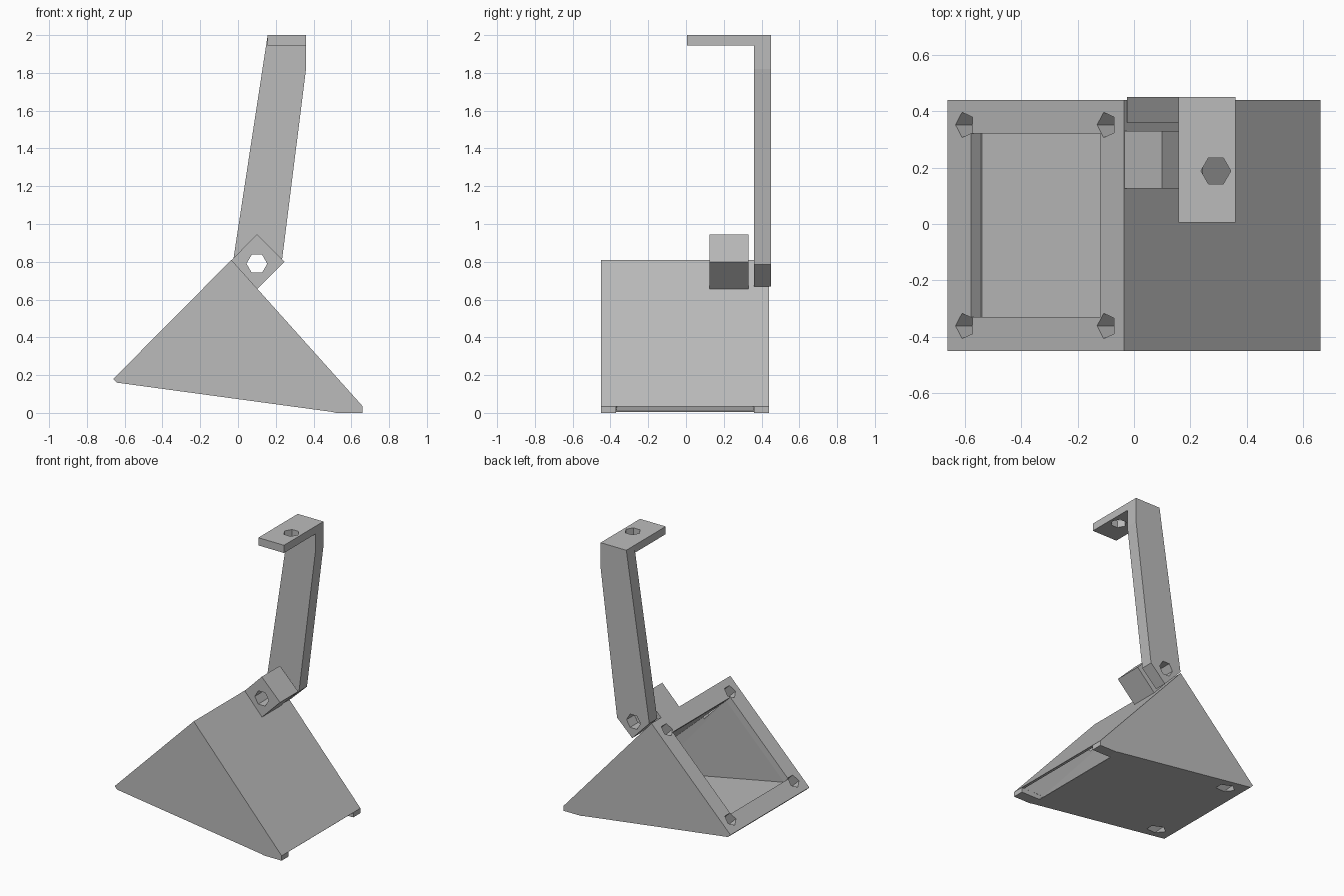
import bpy
import bmesh
from math import pi, cos, sin
from mathutils import Vector

old = bpy.data.objects.get("Cube")
if old:
    bpy.data.objects.remove(old, do_unlink=True)

grey = bpy.data.materials.new("plain grey")
grey.use_nodes = True
grey.diffuse_color = (0.5, 0.5, 0.5, 1)
grey.node_tree.nodes["Principled BSDF"].inputs["Base Color"].default_value = (0.5, 0.5, 0.5, 1)


def finish(name, bm):
    bmesh.ops.recalc_face_normals(bm, faces=bm.faces)
    mesh = bpy.data.meshes.new(name)
    bm.to_mesh(mesh)
    bm.free()
    mesh.materials.append(grey)
    ob = bpy.data.objects.new(name, mesh)
    bpy.context.collection.objects.link(ob)
    return ob


def prism(name, outline, offset):
    """Extrude a planar outline of 3D points along an offset."""
    bm = bmesh.new()
    face = bm.faces.new([bm.verts.new(p) for p in outline])
    ext = bmesh.ops.extrude_face_region(bm, geom=[face])
    moved = [v for v in ext["geom"] if isinstance(v, bmesh.types.BMVert)]
    bmesh.ops.translate(bm, verts=moved, vec=Vector(offset))
    return finish(name, bm)


def side_prism(name, profile, y0, y1):
    return prism(name, [(x, y0, z) for x, z in profile], (0, y1 - y0, 0))


def hull(name, points):
    bm = bmesh.new()
    for p in points:
        bm.verts.new(p)
    bmesh.ops.convex_hull(bm, input=bm.verts)
    return finish(name, bm)


def ngon(centre, a, b, radius, sides):
    """Regular polygon whose first corner points along a."""
    return [centre + radius * (a * cos(2 * pi * i / sides) + b * sin(2 * pi * i / sides))
            for i in range(sides)]


def cut(target, cutter):
    cutter.hide_render = True
    mod = target.modifiers.new("cut", "BOOLEAN")
    mod.operation = "DIFFERENCE"
    mod.solver = "EXACT"
    mod.object = cutter
    bpy.context.view_layer.objects.active = target
    bpy.ops.object.modifier_apply(modifier=mod.name)
    bpy.data.objects.remove(cutter, do_unlink=True)


X, Y, Z = Vector((1, 0, 0)), Vector((0, 1, 0)), Vector((0, 0, 1))
up_slope = (X + Z).normalized()
inward = (X - Z).normalized()
mid = Vector((-0.347, -0.005, 0.493))   # centre of the square mounting face


def on_slope(u, y, depth):
    return mid + up_slope * u + Y * y + inward * depth


# Wedge-shaped duct
duct = side_prism("duct_body", [(-0.66, 0.18), (-0.64, 0.16), (0.5, 0.005), (0.52, 0),
                                (0.66, 0), (0.66, 0.035), (-0.035, 0.81)], -0.45, 0.44)

# Square inlet, tapering passage and outlet slot at the toe
h = 0.325
square = [(-h, -h), (h, -h), (h, h), (-h, h)]
cut(duct, prism("inlet_cutter", [on_slope(u, y, -0.03) for u, y in square], inward * 0.08))
cut(duct, hull("passage_cutter",
               [on_slope(u, y, 0.045) for u, y in square]
               + [(x, y, z) for x, z in ((0.5, 0.01), (0.645, 0.03)) for y in (-0.37, 0.36)]))
cut(duct, side_prism("outlet_cutter", [(0.5, -0.03), (0.7, -0.03), (0.7, 0.034), (0.5, 0.034)],
                     -0.37, 0.36))

# Four five-sided screw holes around the inlet
for u in (-0.356, 0.356):
    for y in (-0.356, 0.356):
        ring = ngon(on_slope(u, y, -0.03), -up_slope, Y, 0.047, 5)
        cut(duct, prism("screw_cutter", ring, inward * 0.33))

# Hinge block on the ridge
pivot = Vector((0.10, -0.2, 0.79))
block = side_prism("hinge_block", [(0.10, 0.945), (-0.04, 0.803), (0.10, 0.655), (0.245, 0.80)],
                   0.125, 0.33)

# Upright arm and its top tab
arm = side_prism("arm", [(-0.025, 0.81), (0.11, 0.67), (0.23, 0.785), (0.36, 1.82),
                         (0.36, 2.0), (0.157, 2.0)], 0.36, 0.45)
tab = side_prism("top_tab", [(0.157, 1.945), (0.36, 1.945), (0.36, 2.0), (0.157, 2.0)],
                 0.005, 0.36)

# Six-sided bolt holes
for part in (block, arm):
    cut(part, prism("bolt_cutter", ngon(pivot, X, Z, 0.055, 6), Y))
cut(tab, prism("tab_cutter", ngon(Vector((0.29, 0.188, 1.9)), X, Y, 0.053, 6), Z * 0.2))
